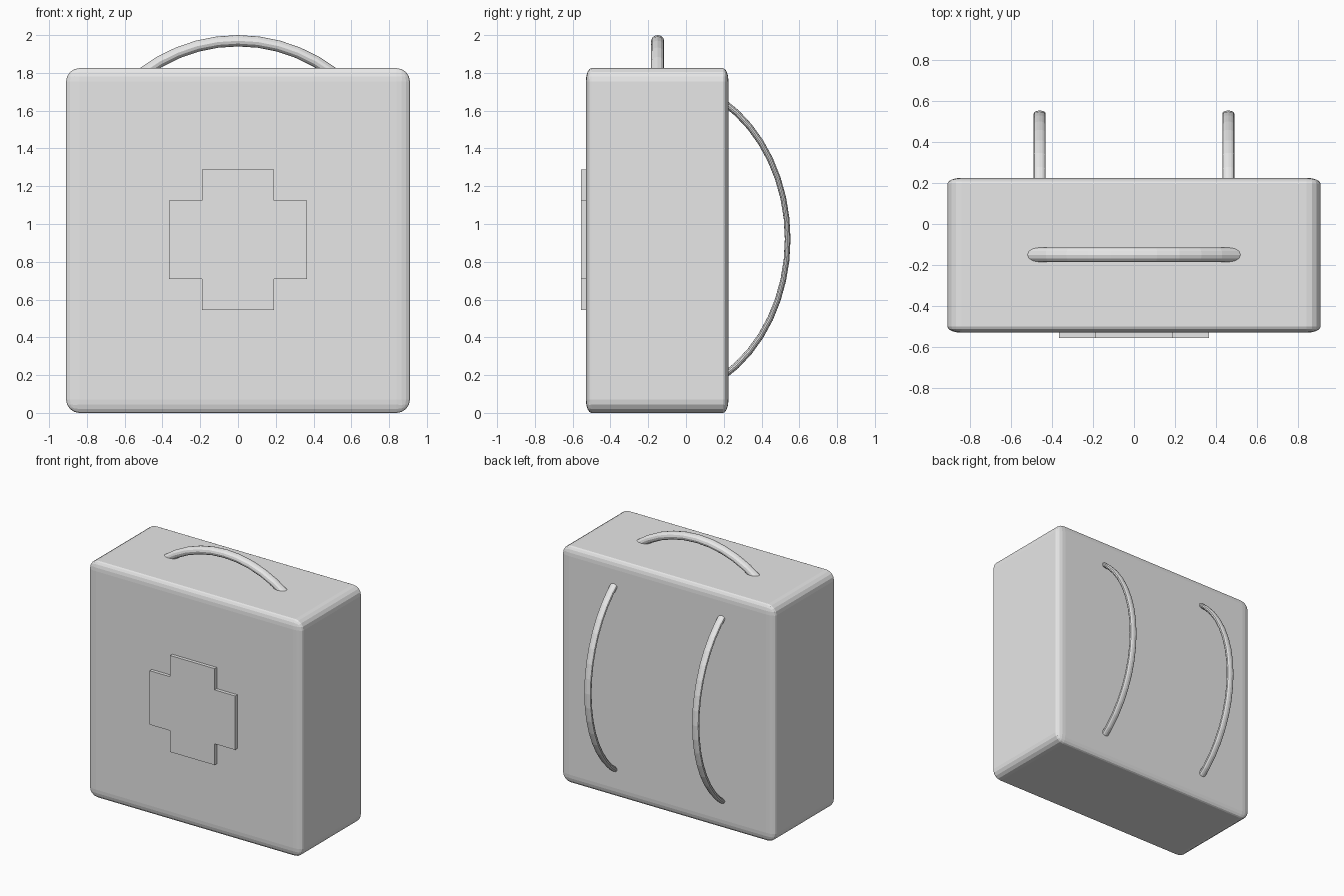
import bpy, bmesh, math

if "Cube" in bpy.data.objects:
    bpy.data.objects.remove(bpy.data.objects["Cube"])

grey = bpy.data.materials.new("light grey")
grey.diffuse_color = (0.8, 0.8, 0.8, 1)
grey.use_nodes = True
grey.node_tree.nodes["Principled BSDF"].inputs["Base Color"].default_value = grey.diffuse_color


def finish(name, bm):
    bmesh.ops.recalc_face_normals(bm, faces=bm.faces)
    mesh = bpy.data.meshes.new(name)
    bm.to_mesh(mesh)
    bm.free()
    mesh.materials.append(grey)
    obj = bpy.data.objects.new(name, mesh)
    bpy.context.collection.objects.link(obj)
    return obj


def arc_tube(name, place, radius, tube, start, end, step=7.5, sides=12):
    """Part of a torus; place(u, v, w) maps arc-plane u, v and width w to x, y, z."""
    bm = bmesh.new()
    rings = []
    for i in range(round((end - start) / step) + 1):
        a = math.radians(start + i * step)
        ring = []
        for j in range(sides):
            b = 2 * math.pi * j / sides
            r = radius + tube * math.cos(b)
            ring.append(bm.verts.new(place(r * math.cos(a), r * math.sin(a), tube * math.sin(b))))
        rings.append(ring)
    for p, q in zip(rings, rings[1:]):
        for j in range(sides):
            k = (j + 1) % sides
            bm.faces.new((p[j], p[k], q[k], q[j]))
    bm.faces.new(rings[0])
    bm.faces.new(rings[-1])
    return finish(name, bm)


# Case body: rounded cube, squashed in depth so the rounding is squashed too
bm = bmesh.new()
bmesh.ops.create_cube(bm, size=1.82)
bmesh.ops.bevel(bm, geom=bm.edges[:], offset=0.07, segments=4, profile=0.5, affect='EDGES')
bmesh.ops.scale(bm, vec=(1, 0.755 / 1.82, 1.825 / 1.82), verts=bm.verts)
bmesh.ops.translate(bm, vec=(0, -0.1525, 0.9125), verts=bm.verts)
finish("case_body", bm)

# Raised cross on the front
w, n, h, m, cz = 0.365, 0.19, 0.372, 0.208, 0.917
outline = [(-n, -h), (n, -h), (n, -m), (w, -m), (w, m), (n, m),
           (n, h), (-n, h), (-n, m), (-w, m), (-w, -m), (-n, -m)]
bm = bmesh.new()
face = bm.faces.new([bm.verts.new((x, -0.556, cz + z)) for x, z in outline])
ext = bmesh.ops.extrude_face_region(bm, geom=[face])
bmesh.ops.translate(bm, vec=(0, 0.04, 0),
                    verts=[v for v in ext["geom"] if isinstance(v, bmesh.types.BMVert)])
finish("front_cross", bm)

# Carry handle on top
arc_tube("top_handle", lambda u, v, t: (u, -0.15 + 1.15 * t, 1.14 + v),
         0.83, 0.03, 45, 135)

# Shoulder straps on the back
for side, sx in (("left", -0.46), ("right", 0.46)):
    arc_tube(side + "_strap",
             lambda u, v, t, sx=sx: (sx + 1.6 * t, -0.15 + 0.818 * u, 0.92 + v),
             0.8415, 0.0185, -67.5, 67.5)
